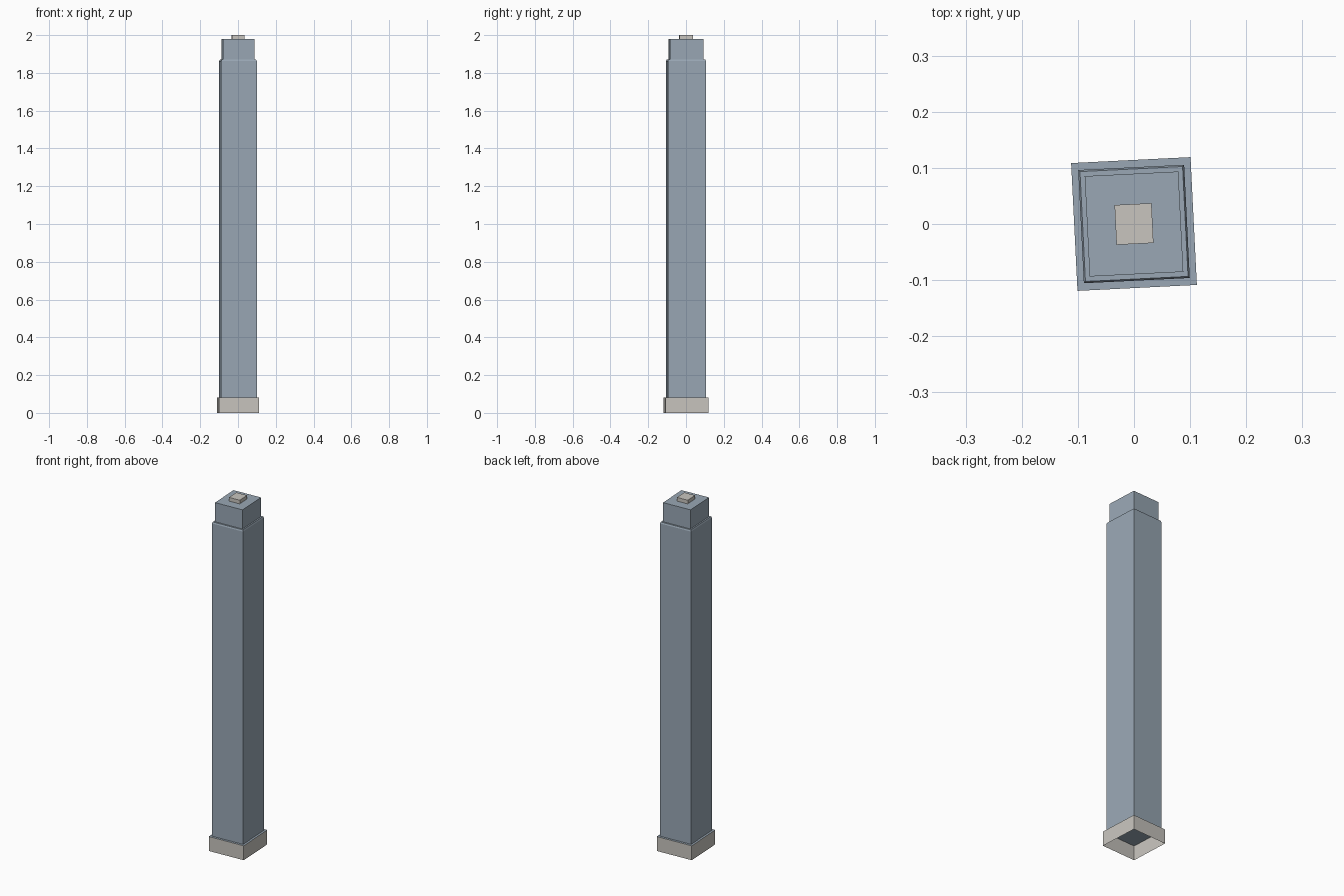
import bpy, bmesh, math

cube = bpy.data.objects.get("Cube")
if cube:
    bpy.data.objects.remove(cube, do_unlink=True)


def make_material(name, color):
    mat = bpy.data.materials.new(name)
    mat.use_nodes = True
    mat.diffuse_color = (*color, 1)
    mat.node_tree.nodes["Principled BSDF"].inputs["Base Color"].default_value = (*color, 1)
    return mat


BLUE = make_material("blue_grey", (0.32, 0.39, 0.46))
STONE = make_material("pale_stone", (0.58, 0.56, 0.52))
TURN = math.radians(2.85)  # the whole post stands slightly turned


def block(name, width, depth, bottom, top, mats, chamfer=0, drop=0, open_bottom=False):
    """Box from stacked rectangles; a second material, if given, colours the top."""
    bm = bmesh.new()
    levels = [(0, bottom), (0, top - drop)]
    if chamfer:
        levels.append((chamfer, top))
    rings = []
    for inset, z in levels:
        x, y = width / 2 - inset, depth / 2 - inset
        rings.append([bm.verts.new((sx * x, sy * y, z))
                      for sx, sy in ((-1, -1), (1, -1), (1, 1), (-1, 1))])
    for low, high in zip(rings, rings[1:]):
        for i in range(4):
            j = (i + 1) % 4
            bm.faces.new((low[i], low[j], high[j], high[i]))
    lid = bm.faces.new(rings[-1])
    lid.material_index = len(mats) - 1
    if not open_bottom:
        bm.faces.new(rings[0][::-1])
    mesh = bpy.data.meshes.new(name)
    for mat in mats:
        mesh.materials.append(mat)
    bm.to_mesh(mesh)
    bm.free()
    obj = bpy.data.objects.new(name, mesh)
    obj.rotation_euler.z = TURN
    bpy.context.collection.objects.link(obj)
    return obj


# Hollow plinth: stone walls, blue lid, open underneath
block("plinth", 0.213, 0.228, 0, 0.082, [STONE, BLUE], open_bottom=True)
# Tall shaft with a slightly eased upper rim
block("shaft", 0.189, 0.202, 0.082, 1.87, [BLUE], chamfer=0.003, drop=0.008)
# Narrower neck and the small peg on top
block("neck", 0.167, 0.179, 1.87, 1.979, [BLUE])
block("top_peg", 0.066, 0.071, 1.979, 2.0, [STONE])
